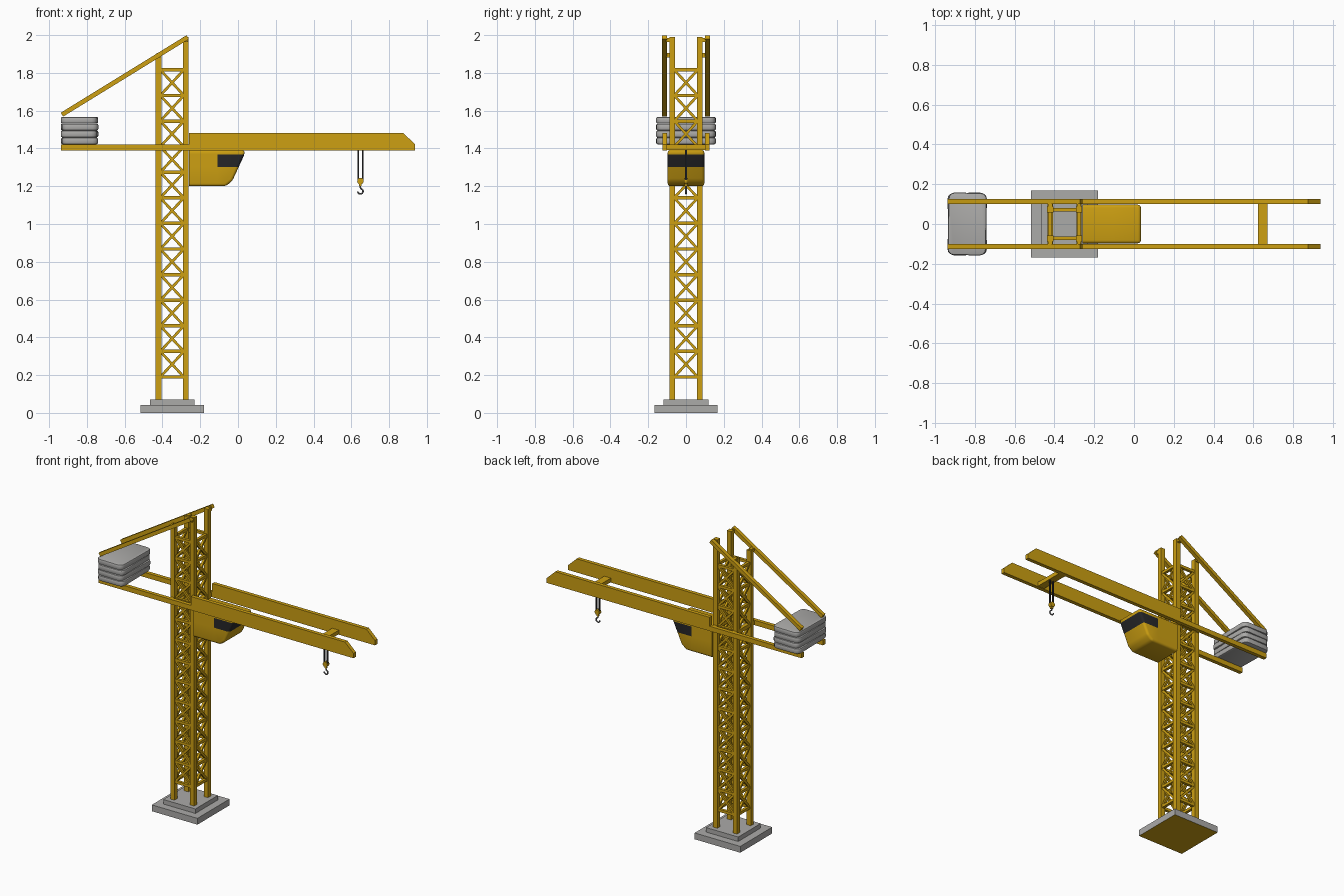
import bpy, bmesh, math
from mathutils import Vector, Matrix

if "Cube" in bpy.data.objects:
    bpy.data.objects.remove(bpy.data.objects["Cube"])


def material(name, rgb):
    m = bpy.data.materials.new(name)
    m.diffuse_color = (*rgb, 1)
    m.use_nodes = True
    m.node_tree.nodes["Principled BSDF"].inputs["Base Color"].default_value = m.diffuse_color
    return m


YELLOW = material("crane yellow", (0.61, 0.35, 0.006))
GREY = material("concrete grey", (0.41, 0.405, 0.395))
BLACK = material("dark glass and cable", (0.02, 0.02, 0.022))
STEEL = material("hook steel", (0.16, 0.16, 0.165))


def finish(bm, name, *mats, smooth=False):
    bmesh.ops.recalc_face_normals(bm, faces=bm.faces)
    me = bpy.data.meshes.new(name)
    bm.to_mesh(me)
    bm.free()
    ob = bpy.data.objects.new(name, me)
    bpy.context.collection.objects.link(ob)
    for m in mats:
        me.materials.append(m)
    if smooth:
        bpy.context.view_layer.objects.active = ob
        ob.select_set(True)
        bpy.ops.object.shade_smooth_by_angle(angle=math.radians(35))
        ob.select_set(False)
    return ob


def box(bm, x0, x1, y0, y1, z0, z1):
    mat = Matrix.Translation(((x0 + x1) / 2, (y0 + y1) / 2, (z0 + z1) / 2)) \
        @ Matrix.Diagonal((x1 - x0, y1 - y0, z1 - z0, 1))
    return bmesh.ops.create_cube(bm, size=1, matrix=mat)["verts"]


def bar(bm, p, q, width, depth, normal=(0, 1, 0)):
    # square bar from p to q; depth is measured along normal
    p, q, n = Vector(p), Vector(q), Vector(normal)
    d = (q - p).normalized()
    rot = Matrix((d.cross(n), n, d)).transposed().to_4x4()
    mat = Matrix.Translation((p + q) / 2) @ rot @ Matrix.Diagonal((width, depth, (q - p).length, 1))
    bmesh.ops.create_cube(bm, size=1, matrix=mat)


def extrude_profile(bm, pts, y0, y1):
    f = bm.faces.new([bm.verts.new((x, y0, z)) for x, z in pts])
    r = bmesh.ops.extrude_face_region(bm, geom=[f])
    bmesh.ops.translate(bm, vec=(0, y1 - y0, 0),
                        verts=[v for v in r["geom"] if isinstance(v, bmesh.types.BMVert)])


CX, R = -0.349, 0.0725          # tower axis and column offset
W = 0.031                       # column width

# Foundation: two slabs, the underside painted yellow
bm = bmesh.new()
box(bm, CX - 0.168, CX + 0.168, -0.168, 0.168, 0, 0.042)
box(bm, CX - 0.118, CX + 0.118, -0.118, 0.118, 0.042, 0.072)
for f in bm.faces:
    if f.calc_center_median().z < 0.001:
        f.material_index = 1
finish(bm, "foundation", GREY, YELLOW)

# Four tower columns, the front pair taller
bm = bmesh.new()
for sx, top in ((-1, 1.9), (1, 1.99)):
    for sy in (-1, 1):
        x, y = CX + sx * R, sy * R
        box(bm, x - W / 2, x + W / 2, y - W / 2, y + W / 2, 0.07, top)
finish(bm, "tower_columns", YELLOW)

# Lattice on the four tower sides
bm = bmesh.new()
CELLS, Z0, STEP = 12, 0.19, 0.1355
H = R - W / 2
for k in range(4):
    a = k * math.pi / 2
    n = Vector((round(math.cos(a)), round(math.sin(a)), 0))
    t = Vector((-n.y, n.x, 0))

    def at(s, z):
        return Vector((CX, 0, z)) + n * R + t * s
    for i in range(CELLS + 1):
        z = Z0 + i * STEP
        bar(bm, at(-H, z), at(H, z), 0.018, 0.018, n)
        if i < CELLS:
            for s in (-1, 1):
                bar(bm, at(-s * H, z + 0.006), at(s * H, z + STEP - 0.006), 0.014, 0.014, n)
finish(bm, "tower_lattice", YELLOW)

# Jib beams, rear beams and tie rods on both sides
for side, s in (("near", -1), ("far", 1)):
    y0, y1 = s * 0.1, s * 0.125
    bm = bmesh.new()
    extrude_profile(bm, [(-0.26, 1.39), (0.938, 1.39), (0.938, 1.422), (0.875, 1.481), (-0.26, 1.481)], y0, y1)
    finish(bm, side + "_jib_beam", YELLOW)
    bm = bmesh.new()
    box(bm, -0.938, -0.26, min(y0, y1), max(y0, y1), 1.39, 1.422)
    finish(bm, side + "_rear_beam", YELLOW)
    bm = bmesh.new()
    bar(bm, (-0.932, s * 0.113, 1.579), (-0.266, s * 0.113, 1.989), 0.024, 0.026)
    finish(bm, side + "_tie_rod", YELLOW)

# Cross members joining beams and tie rods to the tower
bm = bmesh.new()
for sx, ztop in ((-1, 1.893), (1, 1.975)):
    x = CX + sx * R
    box(bm, x - 0.013, x + 0.013, -0.105, 0.105, 1.393, 1.419)
    for s in (-1, 1):
        bar(bm, (x, s * 0.07, ztop), (x, s * 0.105, ztop), 0.022, 0.022, (1, 0, 0))
finish(bm, "cross_members", YELLOW)

# Counterweight: four rounded slabs, slightly turned
for i, turn in enumerate((1, -1.5, 1.5, -1)):
    bm = bmesh.new()
    z = 1.422 + i * 0.0365
    box(bm, -0.096, 0.096, -0.157, 0.157, z, z + 0.0355)
    up = [e for e in bm.edges if abs(e.verts[0].co.z - e.verts[1].co.z) > 0.01]
    bmesh.ops.bevel(bm, geom=up, offset=0.03, segments=3, profile=0.5, affect='EDGES')
    rim = [e for e in bm.edges if abs(e.verts[0].co.z - e.verts[1].co.z) < 0.001]
    bmesh.ops.bevel(bm, geom=rim, offset=0.008, segments=2, profile=0.5, affect='EDGES')
    bmesh.ops.transform(bm, verts=bm.verts,
                        matrix=Matrix.Translation((-0.839, 0, 0)) @ Matrix.Rotation(math.radians(turn), 4, 'Z'))
    finish(bm, f"counterweight_slab_{i + 1}", GREY, smooth=True)

# Operator cab with a wrap-round window cut into it
bm = bmesh.new()
extrude_profile(bm, [(-0.26, 1.2), (-0.065, 1.2), (-0.03, 1.228), (0.035, 1.37), (0.035, 1.392), (-0.26, 1.392)],
                -0.097, 0.097)
bmesh.ops.recalc_face_normals(bm, faces=bm.faces)
edges = [e for e in bm.edges if max(v.co.x for v in e.verts) > -0.25]
bmesh.ops.bevel(bm, geom=edges, offset=0.015, segments=3, profile=0.5, affect='EDGES')
for co, no in (((0, 0, 1.303), (0, 0, 1)), ((0, 0, 1.368), (0, 0, 1)), ((-0.108, 0, 0), (1, 0, 0))):
    bmesh.ops.bisect_plane(bm, geom=bm.verts[:] + bm.edges[:] + bm.faces[:], plane_co=co, plane_no=no)
for f in bm.faces:
    c = f.calc_center_median()
    f.material_index = int(1.303 < c.z < 1.368 and c.x > -0.108)
finish(bm, "cab", YELLOW, BLACK, smooth=True)

# Trolley between the jib beams
bm = bmesh.new()
box(bm, 0.623, 0.672, -0.102, 0.102, 1.393, 1.42)
finish(bm, "trolley", YELLOW)

# Two hoist cables
bm = bmesh.new()
for x in (0.637, 0.66):
    box(bm, x - 0.004, x + 0.004, -0.004, 0.004, 1.232, 1.396)
finish(bm, "hoist_cables", BLACK)

# Hook block: a short sheave lying across y with a shank socket
bm = bmesh.new()
bmesh.ops.create_cone(bm, cap_ends=True, segments=16, radius1=0.017, radius2=0.017, depth=0.022,
                      matrix=Matrix.Translation((0.648, 0, 1.227)) @ Matrix.Rotation(math.pi / 2, 4, 'X'))
box(bm, 0.641, 0.655, -0.007, 0.007, 1.2, 1.215)
finish(bm, "hook_block", YELLOW, smooth=True)

# Hook: round curve
cu = bpy.data.curves.new("hook", 'CURVE')
cu.dimensions = '3D'
cu.bevel_depth, cu.bevel_resolution, cu.use_fill_caps = 0.0045, 2, True
path = [(0.648, 1.205), (0.648, 1.192)]
path += [(0.648 + 0.014 * math.cos(a), 1.173 + 0.014 * math.sin(a))
         for a in (math.radians(75 - 25 * i) for i in range(11))]
sp = cu.splines.new('POLY')
sp.points.add(len(path) - 1)
for pt, (x, z) in zip(sp.points, path):
    pt.co = (x, 0, z, 1)
cu.materials.append(STEEL)
bpy.context.collection.objects.link(bpy.data.objects.new("hook", cu))
